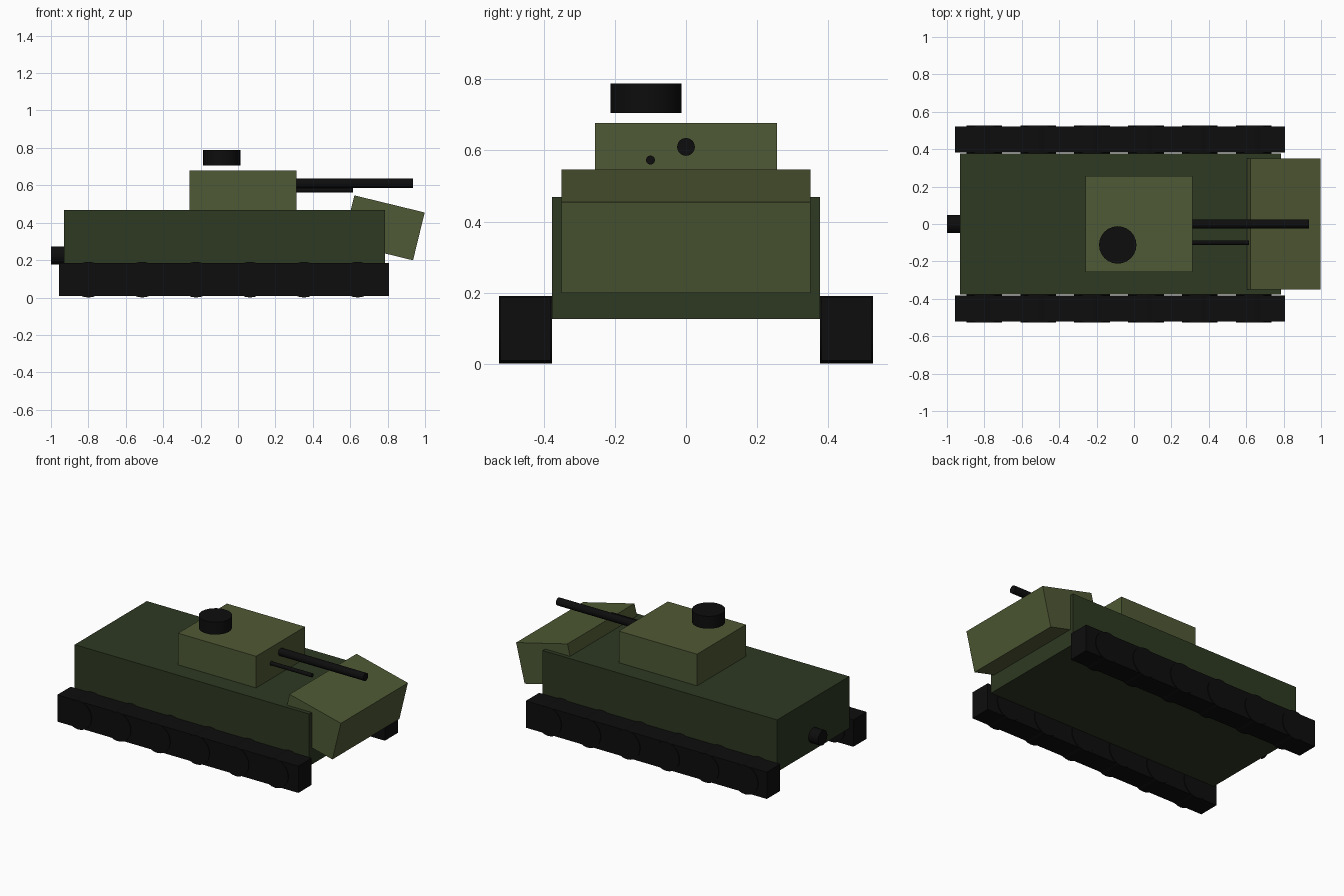
import bpy
import math

cube = bpy.data.objects.get("Cube")
if cube:
    bpy.data.objects.remove(cube, do_unlink=True)


def material(name, rgb):
    m = bpy.data.materials.new(name)
    m.use_nodes = True
    m.diffuse_color = (*rgb, 1)
    m.node_tree.nodes["Principled BSDF"].inputs["Base Color"].default_value = (*rgb, 1)
    return m


dark_green = material("dark green", (0.027, 0.041, 0.016))
olive = material("olive green", (0.078, 0.1, 0.035))
black = material("black", (0.004, 0.004, 0.004))


def finish(name, mat):
    ob = bpy.context.object
    ob.name = name
    ob.data.materials.append(mat)
    return ob


def box(name, center, size, mat, pitch=0):
    bpy.ops.mesh.primitive_cube_add(size=1, location=center, rotation=(0, pitch, 0))
    bpy.context.object.scale = size
    return finish(name, mat)


def cylinder(name, center, radius, length, mat, axis="Z"):
    turn = {"X": (0, math.pi / 2, 0), "Y": (math.pi / 2, 0, 0), "Z": (0, 0, 0)}[axis]
    bpy.ops.mesh.primitive_cylinder_add(vertices=24, radius=radius, depth=length,
                                        location=center, rotation=turn)
    ob = finish(name, mat)
    bpy.ops.object.shade_smooth_by_angle(angle=math.radians(30))
    return ob


# Hull and tilted nose armour
box("hull", (-0.073, 0, 0.297), (1.716, 0.754, 0.344), dark_green)
box("nose_armour", (0.779, 0, 0.3725), (0.387, 0.7, 0.263), olive, math.radians(13.7))

# Turret, guns and the hatch hovering above it
box("turret", (0.026, 0, 0.573), (0.572, 0.512, 0.21), olive)
cylinder("main_gun", (0.61, 0, 0.61), 0.025, 0.65, black, "X")
cylinder("machine_gun", (0.43, -0.1, 0.573), 0.0125, 0.37, black, "X")
cylinder("hatch", (-0.087, -0.112, 0.747), 0.1, 0.082, black)

# Exhaust pipe at the rear
cylinder("exhaust", (-0.93, 0, 0.225), 0.049, 0.14, black, "X")

# Tracks with six road wheels standing slightly proud of them
for side, label in ((1, "left"), (-1, "right")):
    y = side * 0.452
    box(f"track_{label}", (-0.075, y, 0.097), (1.764, 0.14, 0.177), black)
    for i in range(6):
        cylinder(f"wheel_{label}_{i + 1}", (-0.8 + i * 0.288, y, 0.0955),
                 0.0955, 0.15, black, "Y")
